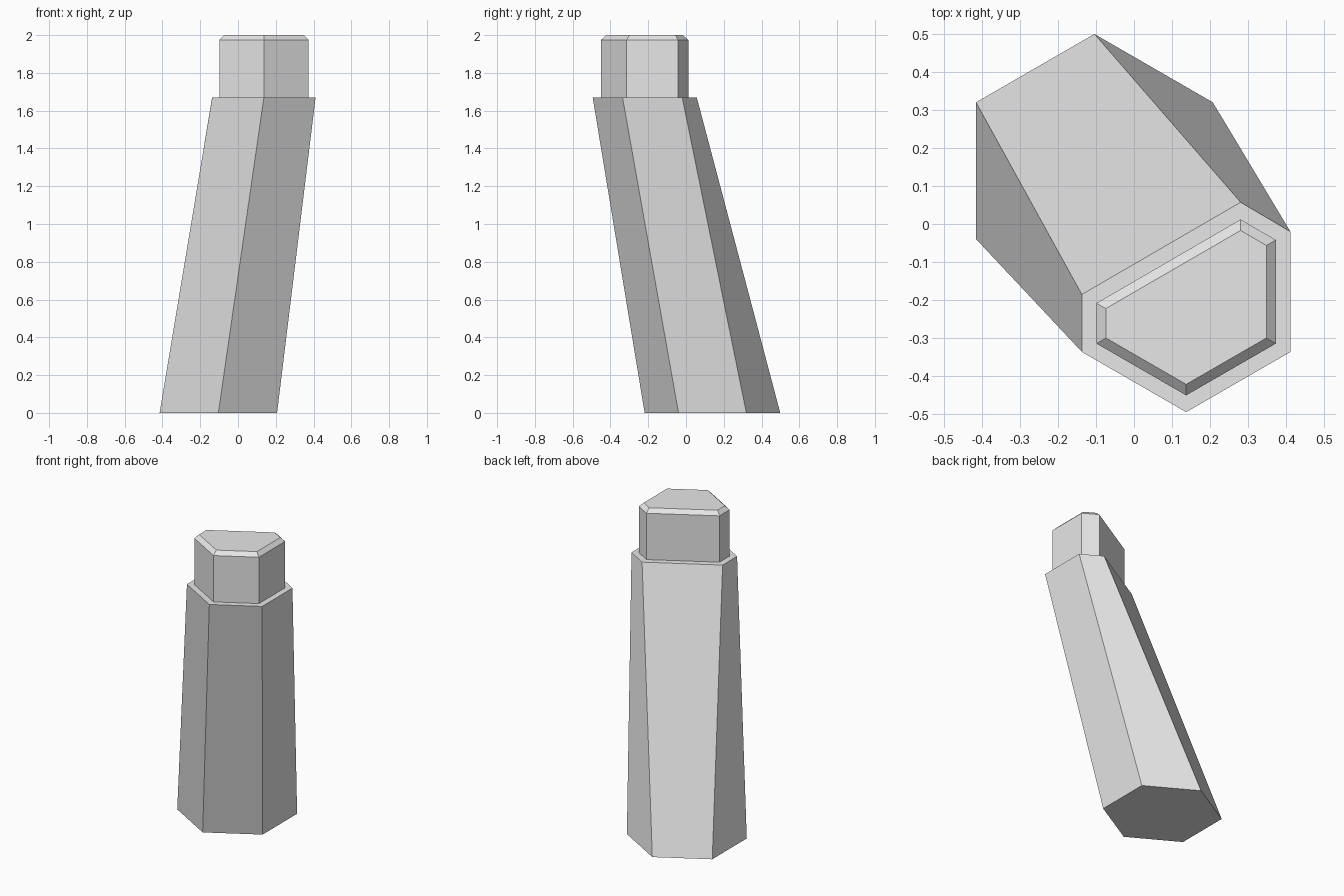
import bpy, bmesh
from math import cos, sin, radians

cube = bpy.data.objects.get("Cube")
if cube:
    bpy.data.objects.remove(cube, do_unlink=True)

GREY = (0.8, 0.8, 0.8, 1)
grey = bpy.data.materials.new("light_grey")
grey.use_nodes = True
grey.diffuse_color = GREY
bsdf = next(n for n in grey.node_tree.nodes if n.type == 'BSDF_PRINCIPLED')
bsdf.inputs["Base Color"].default_value = GREY


def loft(name, sections):
    """Join (outline, height) sections with side faces and close both ends."""
    bm = bmesh.new()
    rings = [[bm.verts.new((x, y, z)) for x, y in outline]
             for outline, z in sections]
    for low, high in zip(rings, rings[1:]):
        n = len(low)
        for i in range(n):
            j = (i + 1) % n
            bm.faces.new((low[i], low[j], high[j], high[i]))
    bm.faces.new(rings[0])
    bm.faces.new(rings[-1])
    bmesh.ops.recalc_face_normals(bm, faces=bm.faces)
    mesh = bpy.data.meshes.new(name)
    bm.to_mesh(mesh)
    bm.free()
    mesh.materials.append(grey)
    obj = bpy.data.objects.new(name, mesh)
    bpy.context.collection.objects.link(obj)
    return obj


def hexagon(cx, cy, radius):
    return [(cx + radius * cos(radians(a)), cy + radius * sin(radians(a)))
            for a in range(150, -210, -60)]


def clipped_hexagon(cx, cy, radius, left, right):
    """Hexagon whose back left side is cut along a line through two points."""
    return [left, right] + hexagon(cx, cy, radius)[2:]


# Leaning shaft: regular hexagon foot, clipped hexagon at the shoulder
shoulder = clipped_hexagon(0.137, -0.178, 0.316, (-0.137, -0.185), (0.28, 0.057))
loft("leaning_shaft", [(hexagon(-0.104, 0.14, 0.359), 0), (shoulder, 1.67)])

# Upright cap with a chamfered top rim
cap = clipped_hexagon(0.137, -0.178, 0.272, (-0.099, -0.208), (0.28, 0.012))
rim = clipped_hexagon(0.137, -0.178, 0.243, (-0.074, -0.222), (0.28, -0.017))
loft("upright_cap", [(cap, 1.66), (cap, 1.975), (rim, 2)])
